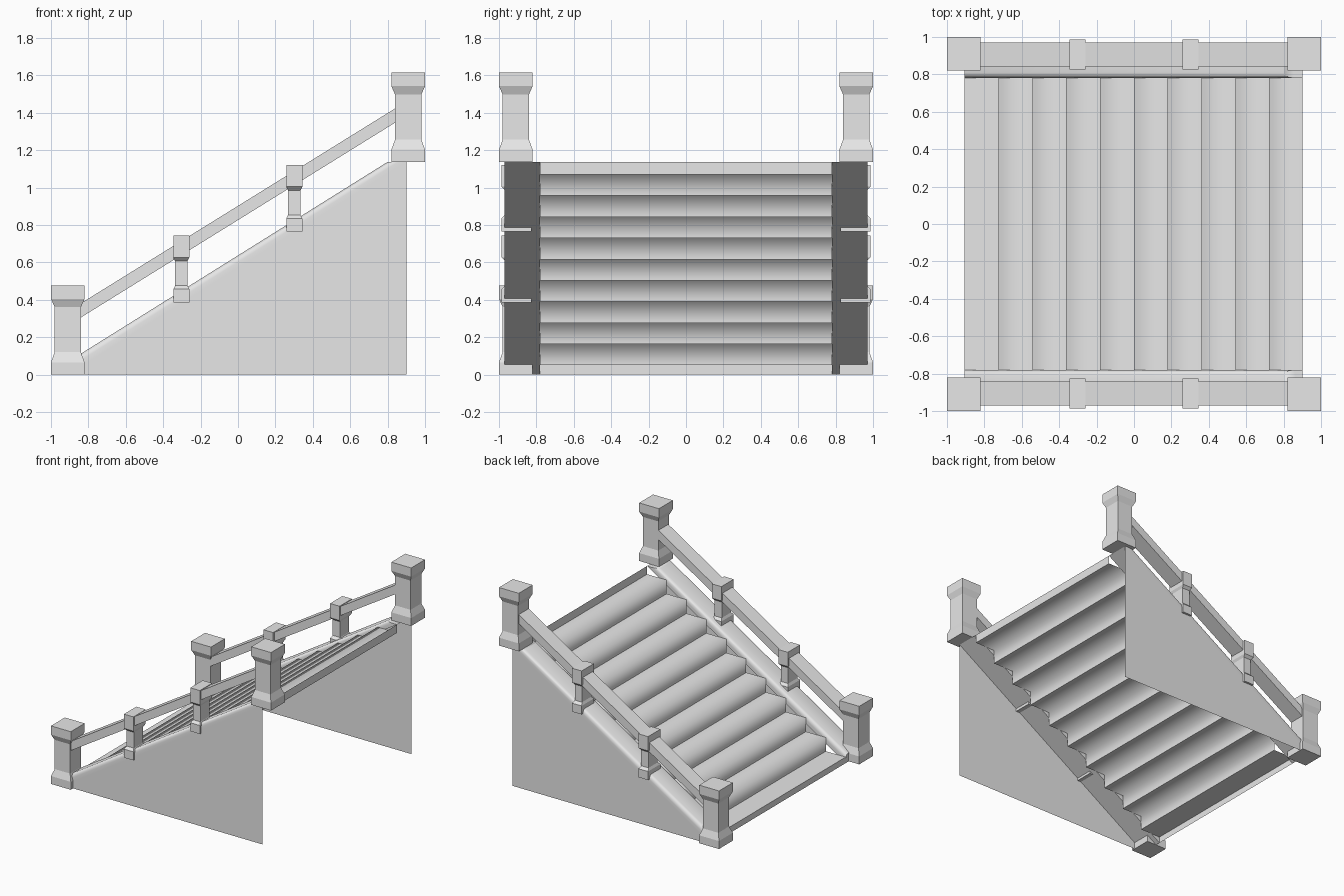
import bpy, bmesh, math

cube = bpy.data.objects.get("Cube")
if cube:
    bpy.data.objects.remove(cube, do_unlink=True)

stone = bpy.data.materials.new("grey_stone")
stone.use_nodes = True
GREY = (0.8, 0.8, 0.8, 1)
stone.diffuse_color = GREY
stone.node_tree.nodes["Principled BSDF"].inputs["Base Color"].default_value = GREY

SLOPE = 0.6255           # rise per unit run
LOW, HIGH = -0.905, 0.9  # ends of the flight in x
TOP = 1.137              # landing height
INNER, OUTER = 0.78, 0.97


def finish(bm, name, smooth=False):
    me = bpy.data.meshes.new(name)
    bm.to_mesh(me)
    bm.free()
    me.materials.append(stone)
    if smooth:
        me.shade_smooth()
        if smooth != "all":
            me.set_sharp_from_angle(angle=math.radians(40))
    ob = bpy.data.objects.new(name, me)
    bpy.context.collection.objects.link(ob)
    return ob


def add_face(bm, points):
    return bm.faces.new([bm.verts.new(p) for p in points])


def prism(name, profile, y0, y1, bevel_top=0):
    """Extrude an x-z profile from y0 to y1, rounding its sloping top edges."""
    bm = bmesh.new()
    face = add_face(bm, [(x, y0, z) for x, z in profile])
    ext = bmesh.ops.extrude_face_region(bm, geom=[face])
    bmesh.ops.translate(bm, vec=(0, y1 - y0, 0),
                        verts=[v for v in ext["geom"] if isinstance(v, bmesh.types.BMVert)])
    bmesh.ops.recalc_face_normals(bm, faces=bm.faces[:])
    if bevel_top:
        ends = profile[-2:]
        near = lambda v: any(abs(v.co.x - x) + abs(v.co.z - z) < 1e-4 for x, z in ends)
        edges = [e for e in bm.edges if all(near(v) for v in e.verts)
                 and abs(e.verts[0].co.x - e.verts[1].co.x) > 0.5]
        bmesh.ops.bevel(bm, geom=edges, offset=bevel_top, segments=3,
                        profile=0.5, affect='EDGES')
    return finish(bm, name, smooth=bool(bevel_top))


def square_post(name, x, y, z, levels):
    """Stack of rectangles: each level is height, half width, half depth."""
    bm = bmesh.new()
    rings = [[bm.verts.new((x + sx * hx, y + sy * hy, z + h))
              for sx, sy in ((-1, -1), (1, -1), (1, 1), (-1, 1))]
             for h, hx, hy in levels]
    for a, b in zip(rings, rings[1:]):
        for i in range(4):
            j = (i + 1) % 4
            bm.faces.new((a[i], a[j], b[j], b[i]))
    bm.faces.new(rings[0][::-1])
    bm.faces.new(rings[-1])
    return finish(bm, name)


# Steps: open sheet, each riser and tread sharing a softened nosing
RUN, RISE, FIRST = 0.181, 0.1133, 0.05
bm = bmesh.new()
x, z0, z1 = LOW, 0.0, FIRST
for i in range(10):
    x_next = HIGH if i == 9 else -0.725 + RUN * i
    pairs = [[bm.verts.new((px, s * INNER, pz)) for s in (-1, 1)]
             for px, pz in ((x, z0), (x, z1), (x_next, z1))]
    faces = [bm.faces.new((a[0], b[0], b[1], a[1])) for a, b in zip(pairs, pairs[1:])]
    if i == 0:
        # The lowest edge stays crisp
        bmesh.ops.split_edges(bm, edges=[e for e in faces[0].edges if e in faces[1].edges[:]])
    x, z0, z1 = x_next, z1, z1 + RISE
finish(bm, "steps", smooth="all")

# Landing edge strip at the head of the flight
bm = bmesh.new()
add_face(bm, [(HIGH, -INNER, z0), (HIGH, INNER, z0), (HIGH, INNER, TOP), (HIGH, -INNER, TOP)])
finish(bm, "landing_edge")

NEWEL = [(0, .09, .09), (.065, .09, .09), (.12, .07, .07),
         (.36, .07, .07), (.405, .09, .09), (.477, .09, .09)]
BALUSTER = [(0, .043, .08), (.07, .043, .08), (.09, .033, .06),
            (.22, .033, .06), (.24, .043, .08), (.357, .043, .08)]

for side, s in (("left", 1), ("right", -1)):
    # Sloping stringer with rounded top edges
    prism(f"{side}_stringer", [(LOW, 0), (HIGH, TOP), (0.8, TOP), (LOW, 0.071)],
          s * INNER, s * OUTER, bevel_top=0.03)

    # Thin outer wall under the stringer
    bm = bmesh.new()
    tri = [(LOW, s * OUTER, 0), (HIGH, s * OUTER, 0), (HIGH, s * OUTER, TOP)]
    add_face(bm, tri if s < 0 else tri[::-1])
    finish(bm, f"{side}_wall")

    # Handrail
    ends = (-0.86, 0.86)
    mid = lambda px: 0.864 + 0.62 * px
    prism(f"{side}_handrail",
          [(ends[0], mid(ends[0]) - .038), (ends[1], mid(ends[1]) - .038),
           (ends[1], mid(ends[1]) + .038), (ends[0], mid(ends[0]) + .038)],
          s * 0.842, s * OUTER)

    # End posts and the two small posts between them
    square_post(f"{side}_lower_newel", -0.91, s * 0.91, 0, NEWEL)
    square_post(f"{side}_upper_newel", 0.91, s * 0.91, TOP, NEWEL)
    for n, px in (("lower", -0.303), ("upper", 0.301)):
        square_post(f"{side}_{n}_baluster", px, s * 0.907, 0.574 + SLOPE * px + 0.002, BALUSTER)
